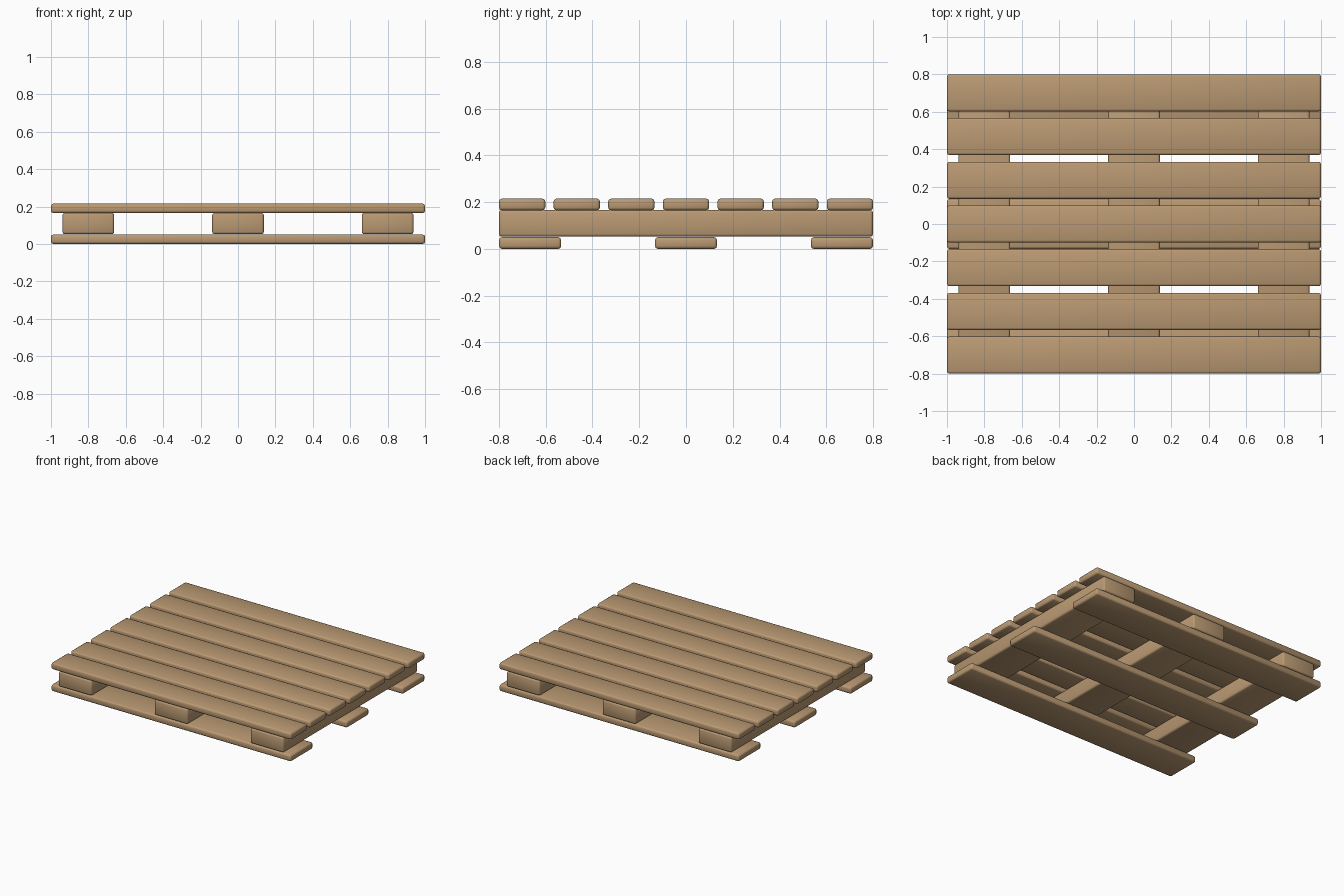
import bpy

cube = bpy.data.objects.get("Cube")
if cube:
    bpy.data.objects.remove(cube, do_unlink=True)

# Plain timber colour
wood = bpy.data.materials.new("pale_wood")
wood.use_nodes = True
colour = (0.49, 0.32, 0.17, 1)
wood.diffuse_color = colour
wood.node_tree.nodes["Principled BSDF"].inputs["Base Color"].default_value = colour


def board(name, centre, size, bevel=0.012):
    """Box with softened edges, smooth shaded across the bevel."""
    bpy.ops.mesh.primitive_cube_add(size=1, location=centre)
    obj = bpy.context.object
    obj.name = name
    obj.scale = size
    bpy.ops.object.transform_apply(location=False, rotation=False, scale=True)
    mod = obj.modifiers.new("soft_edges", "BEVEL")
    mod.width = bevel
    mod.segments = 2
    bpy.ops.object.modifier_apply(modifier=mod.name)
    bpy.ops.object.shade_smooth()
    obj.data.materials.append(wood)
    return obj


# Seven deck slats across the top
for i in range(7):
    board(f"deck_slat_{i + 1}", (0, -0.701 + i * 0.2337, 0.19), (2, 0.198, 0.05))

# Three stringers running front to back
for side, x in (("right", -0.8), ("middle", 0), ("left", 0.8)):
    board(f"stringer_{side}", (x, 0, 0.109), (0.276, 1.6, 0.114))

# Three base boards underneath
for place, y in (("front", -0.667), ("middle", 0), ("back", 0.667)):
    board(f"base_board_{place}", (0, y, 0.025), (2, 0.265, 0.05))
